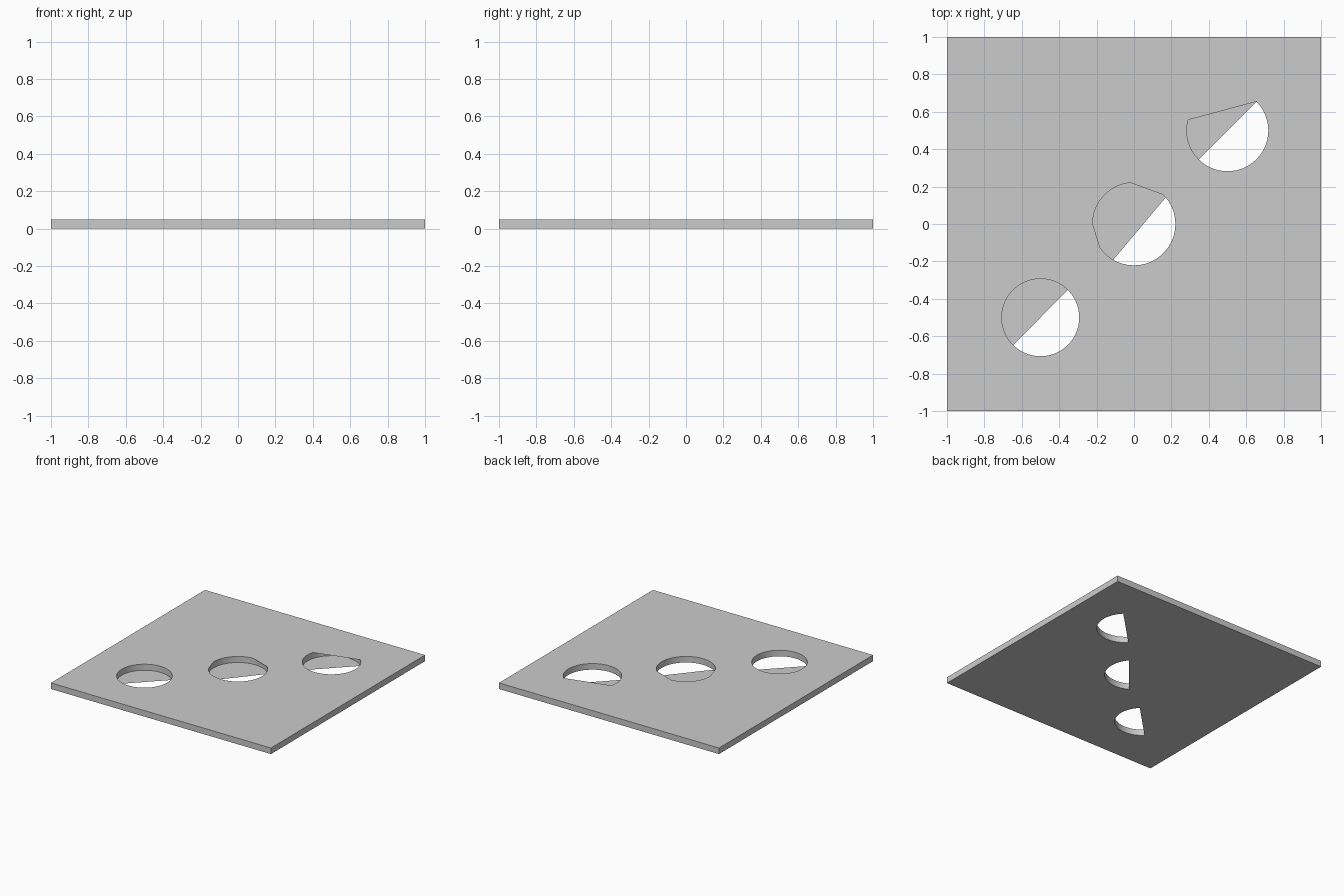
import bpy, bmesh
from math import cos, sin, radians

if "Cube" in bpy.data.objects:
    bpy.data.objects.remove(bpy.data.objects["Cube"])

T = 0.05      # plate thickness
STEP = 5      # degrees per hole segment

# centre, radius, spans bridged by a straight chord on top, and on the bottom
HOLES = [
    ((-0.5, -0.5), 0.207, [], [(45, 225)]),
    ((0.0, 0.0), 0.221, [(45, 95), (180, 215)], [(40, 240)]),
    ((0.5, 0.5), 0.218, [(45, 165)], [(45, 225)]),
]

bm = bmesh.new()


def ring(points, z):
    return [bm.verts.new((x, y, z)) for x, y in points]


def walls(low, high, outward):
    n = len(low)
    for i in range(n):
        j = (i + 1) % n
        quad = [low[i], low[j], high[j], high[i]]
        bm.faces.new(quad if outward else quad[::-1])


def loop_edges(verts):
    edges = []
    for i, v in enumerate(verts):
        w = verts[(i + 1) % len(verts)]
        edges.append(bm.edges.get((v, w)) or bm.edges.new((v, w)))
    return edges


def keep(verts, spans):
    return [v for i, v in enumerate(verts)
            if not any(a < i * STEP < b for a, b in spans)]


# Outer rim
square = [(-1, -1), (1, -1), (1, 1), (-1, 1)]
low, high = ring(square, 0), ring(square, T)
walls(low, high, True)
bottom_edges, top_edges = loop_edges(low), loop_edges(high)

# Round hole walls, with the chorded outlines used by the flat faces
for (cx, cy), r, top_spans, bottom_spans in HOLES:
    circle = [(cx + r * cos(radians(a)), cy + r * sin(radians(a)))
              for a in range(0, 360, STEP)]
    low, high = ring(circle, 0), ring(circle, T)
    walls(low, high, False)
    bottom_edges += loop_edges(keep(low, bottom_spans))
    top_edges += loop_edges(keep(high, top_spans))

# Top and bottom faces
for edges, up in ((bottom_edges, -1), (top_edges, 1)):
    result = bmesh.ops.triangle_fill(bm, edges=edges, use_beauty=True,
                                     use_dissolve=False, normal=(0, 0, up))
    for f in result["geom"]:
        if isinstance(f, bmesh.types.BMFace):
            f.normal_update()
            if f.normal.z * up < 0:
                f.normal_flip()

mesh = bpy.data.meshes.new("perforated_plate")
bm.to_mesh(mesh)
bm.free()
plate = bpy.data.objects.new("perforated_plate", mesh)
bpy.context.collection.objects.link(plate)
bpy.context.view_layer.objects.active = plate
plate.select_set(True)
bpy.ops.object.shade_smooth_by_angle(angle=radians(30))
